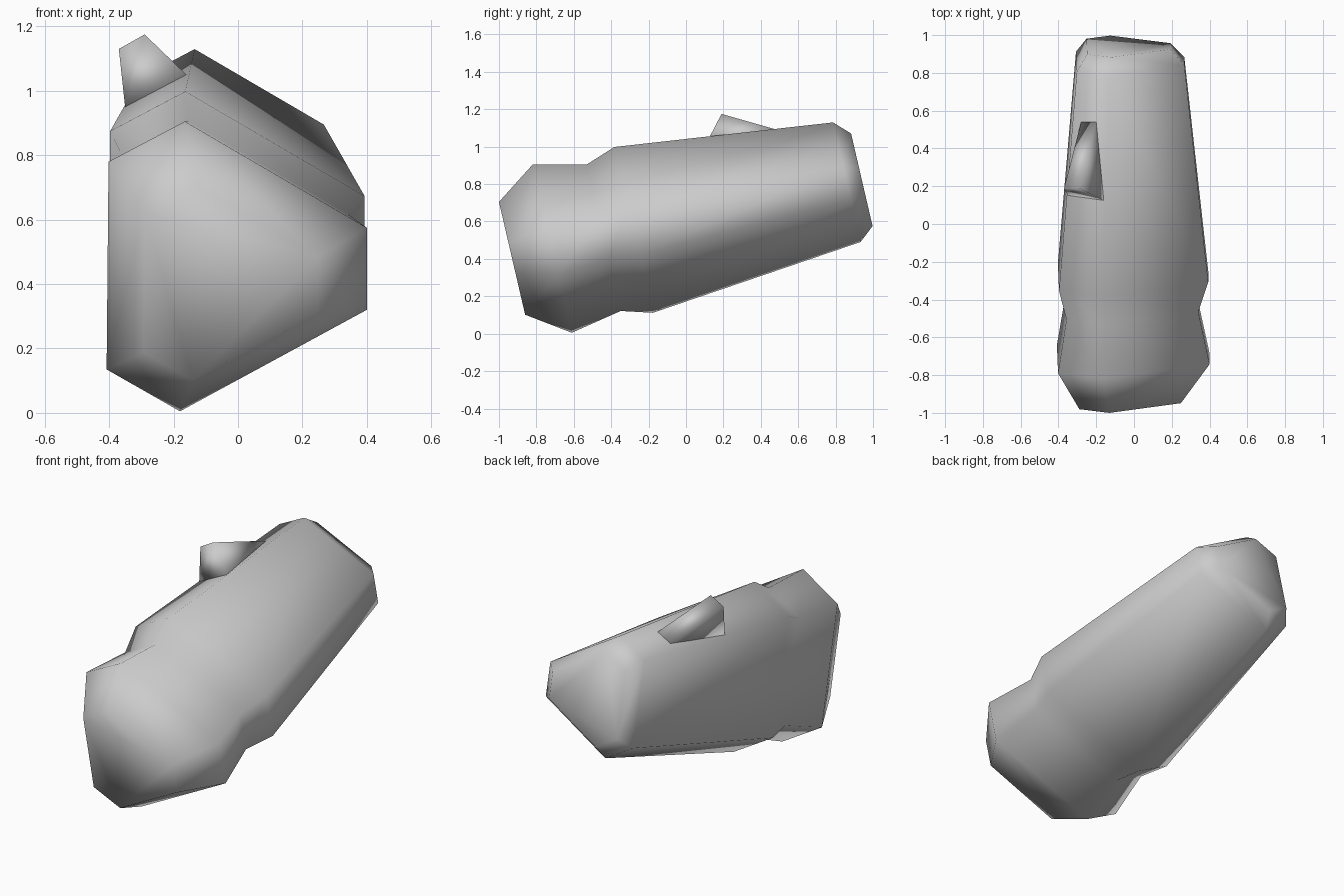
import bpy

cube = bpy.data.objects.get("Cube")
if cube:
    bpy.data.objects.remove(cube)

# Single grey material
grey = bpy.data.materials.new("plain grey")
grey.use_nodes = True
grey.diffuse_color = (0.6, 0.6, 0.6, 1)
grey.node_tree.nodes["Principled BSDF"].inputs["Base Color"].default_value = (0.6, 0.6, 0.6, 1)


def make_part(name, verts, faces):
    mesh = bpy.data.meshes.new(name)
    mesh.from_pydata(verts, [], faces)
    mesh.materials.append(grey)
    mesh.shade_smooth()
    obj = bpy.data.objects.new(name, mesh)
    bpy.context.collection.objects.link(obj)
    return obj


# Barrel: one lopsided hexagon, scaled along an upward-tilted axis
CENTRE_X = -0.06
LEAN = -0.232  # each ring leans forward as it rises
hexagon = [(-0.105, 0.45), (0.46, 0.12), (0.46, -0.135),
           (-0.12, -0.45), (-0.348, -0.32), (-0.342, 0.325)]
# y, z and scale of each ring, front to back
rings = [(-0.93, 0.403, 0.67), (-0.715, 0.455, 1.0), (-0.44, 0.513, 0.87),
         (-0.28, 0.555, 0.985), (0.86, 0.81, 0.71), (0.94, 0.823, 0.55)]

verts = [(CENTRE_X + x * s, y + LEAN * h * s, z + h * s)
         for y, z, s in rings for x, h in hexagon]
n = len(hexagon)
faces = []
for r in range(len(rings) - 1):
    for i in range(n):
        j = (i + 1) % n
        a, b = r * n, (r + 1) * n
        faces.append((a + i, a + j, b + j, b + i))
last = (len(rings) - 1) * n
faces.append(tuple(reversed(range(n))))
faces.append(tuple(range(last, last + n)))
# Outward winding
faces = [tuple(reversed(f)) for f in faces]
make_part("barrel", verts, faces)

# Sight fin: wedge that sinks into the barrel toward the back
fin = [(-0.37, 0.19, 1.13), (-0.29, 0.19, 1.175), (-0.16, 0.125, 1.05),
       (-0.35, 0.15, 0.945), (-0.28, 0.54, 1.03), (-0.2, 0.54, 1.075)]
make_part("sight_fin", fin,
          [(3, 2, 1, 0), (0, 1, 5, 4), (1, 2, 5), (0, 4, 3), (2, 3, 4, 5)])
